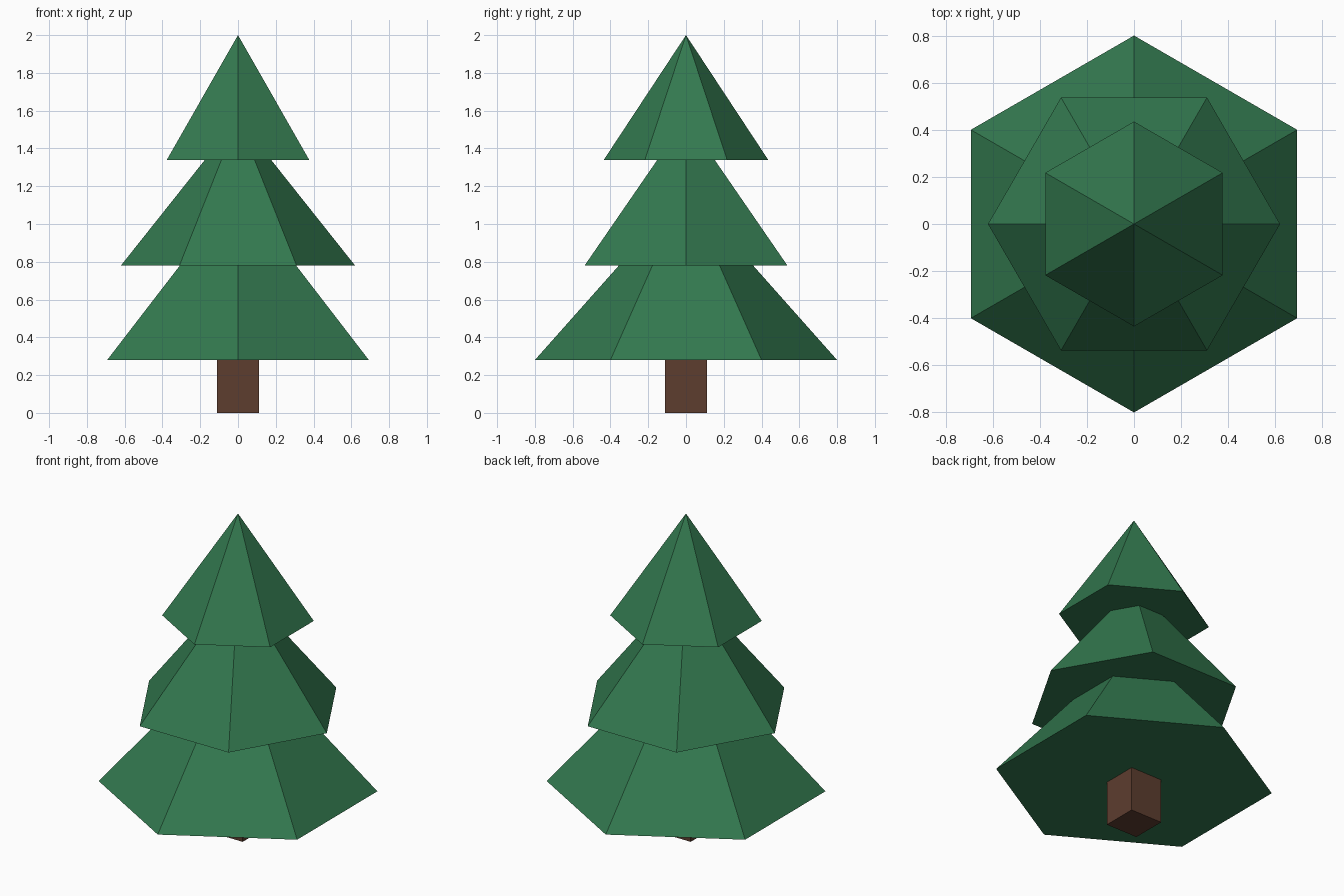
import bpy
import math

cube = bpy.data.objects.get("Cube")
if cube:
    bpy.data.objects.remove(cube, do_unlink=True)


def make_material(name, rgb):
    mat = bpy.data.materials.new(name)
    mat.use_nodes = True
    color = (*rgb, 1.0)
    mat.diffuse_color = color
    mat.node_tree.nodes["Principled BSDF"].inputs["Base Color"].default_value = color
    return mat


green = make_material("pine_green", (0.033, 0.19, 0.078))
brown = make_material("bark_brown", (0.11, 0.047, 0.028))


def add_tier(name, radius, bottom, top, turn):
    """Six-sided cone of foliage; turn is the rotation about z in degrees."""
    bpy.ops.mesh.primitive_cone_add(
        vertices=6, radius1=radius, radius2=0, depth=top - bottom,
        location=(0, 0, (bottom + top) / 2), rotation=(0, 0, math.radians(turn)))
    tier = bpy.context.object
    tier.name = name
    tier.data.materials.append(green)


# Foliage: three overlapping tiers, the middle one turned by half a side
add_tier("lower_foliage", 0.8, 0.28, 1.18, 0)
add_tier("middle_foliage", 0.62, 0.78, 1.56, 30)
add_tier("upper_foliage", 0.435, 1.34, 2.0, 0)

# Trunk: square post reaching slightly into the lowest tier
trunk_height = 0.3
bpy.ops.mesh.primitive_cube_add(size=1, location=(0, 0, trunk_height / 2))
trunk = bpy.context.object
trunk.name = "trunk"
trunk.scale = (0.22, 0.22, trunk_height)
bpy.ops.object.transform_apply(location=False, rotation=False, scale=True)
trunk.data.materials.append(brown)
